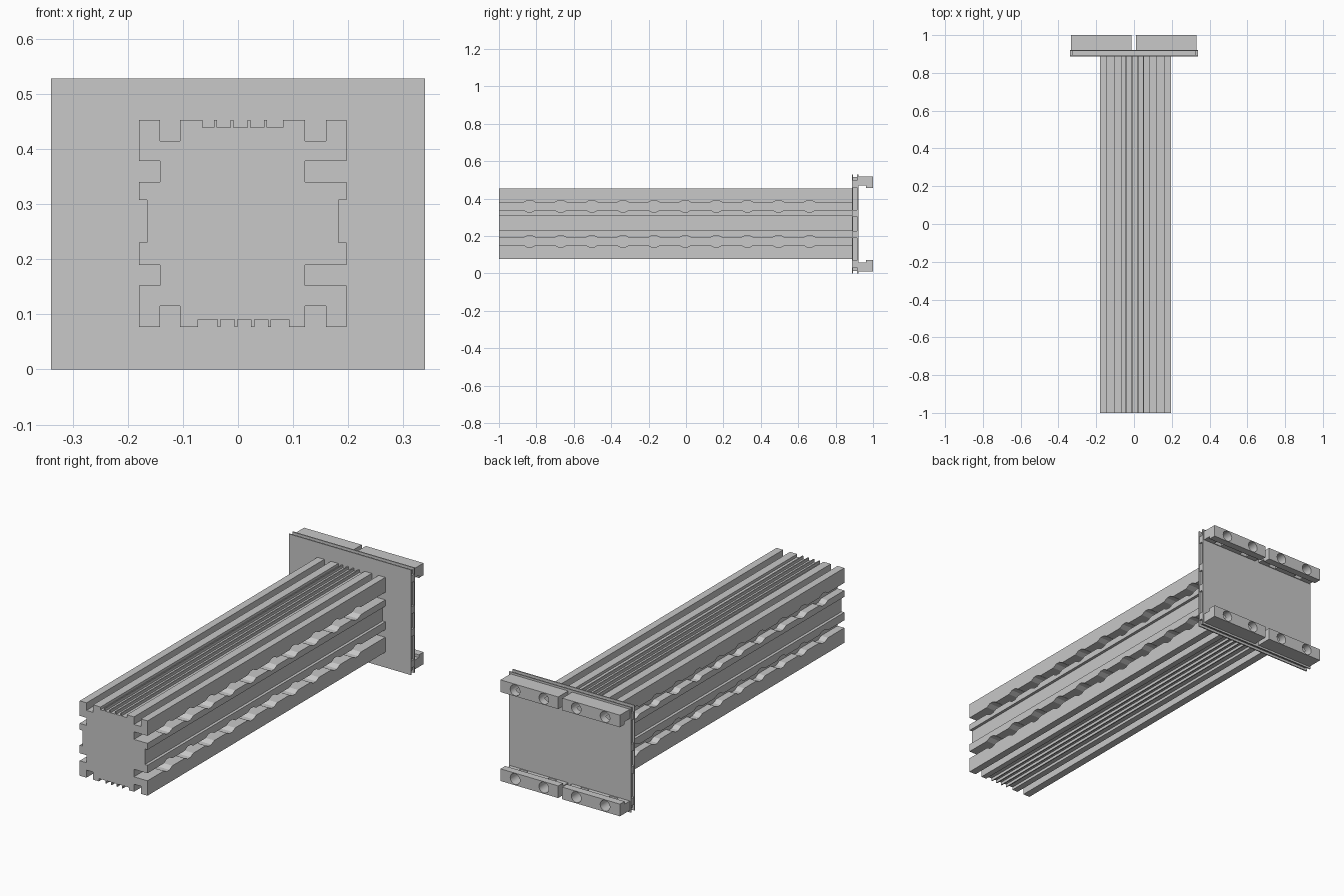
import bpy
import bmesh
import math
from mathutils import Matrix, Vector

cube = bpy.data.objects.get("Cube")
if cube:
    bpy.data.objects.remove(cube, do_unlink=True)

grey = bpy.data.materials.new("light grey")
grey.use_nodes = True
colour = (0.58, 0.58, 0.58, 1)
grey.diffuse_color = colour
grey.node_tree.nodes["Principled BSDF"].inputs["Base Color"].default_value = colour


def finish(bm, name):
    """Turn a bmesh into a named, coloured object."""
    bmesh.ops.recalc_face_normals(bm, faces=bm.faces)
    mesh = bpy.data.meshes.new(name)
    bm.to_mesh(mesh)
    bm.free()
    mesh.materials.append(grey)
    obj = bpy.data.objects.new(name, mesh)
    bpy.context.collection.objects.link(obj)
    return obj


def add_extrusion(bm, outline, direction):
    """Fill a closed outline and extrude it along a direction."""
    face = bm.faces.new([bm.verts.new(p) for p in outline])
    extruded = bmesh.ops.extrude_face_region(bm, geom=[face])["geom"]
    verts = [v for v in extruded if isinstance(v, bmesh.types.BMVert)]
    bmesh.ops.translate(bm, verts=verts, vec=Vector(direction))


def add_box(bm, x, y, z):
    """Add a box given by its ranges on each axis."""
    middle = Vector([(a + b) / 2 for a, b in (x, y, z)])
    size = [b - a for a, b in (x, y, z)]
    matrix = Matrix.Translation(middle) @ Matrix.Diagonal((*size, 1))
    bmesh.ops.create_cube(bm, size=1, matrix=matrix)


def cut(obj, bm, name):
    """Cut the shapes in a bmesh out of an object."""
    cutter = finish(bm, name)
    cutter.hide_render = True
    mod = obj.modifiers.new(name, "BOOLEAN")
    mod.operation = "DIFFERENCE"
    mod.solver = "EXACT"
    mod.object = cutter
    bpy.context.view_layer.objects.active = obj
    bpy.ops.object.modifier_apply(modifier=mod.name)
    bpy.data.objects.remove(cutter, do_unlink=True)


# Grooved rail outline: notches are (start, end, depth) on each edge
LEFT, RIGHT, BOTTOM, TOP = -0.18, 0.197, 0.077, 0.453
FRONT, BACK = -1, 0.89


def fin_notches(first, tooth, last):
    """Shallow notches separated by four thin fins."""
    starts = [first] + [tooth + 0.0055 + 0.0305 * i for i in range(4)]
    ends = [tooth + 0.0305 * i for i in range(4)] + [last]
    return [(a, b, 0.014) for a, b in zip(starts, ends)]


def side_notches(slot):
    """Two deep slots with a shallow channel between them."""
    return [(0.152, 0.19, slot), (0.23, 0.308, 0.0145), (0.34, 0.378, slot)]


def notch_path(notches, edge, inward):
    """Points (along, across) that step in and out of each notch."""
    path = []
    for a, b, depth in notches:
        inner = edge + inward * depth
        path += [(a, edge), (a, inner), (b, inner), (b, edge)]
    return path


corner_slots = [(-0.142, -0.105, 0.038), (0.122, 0.16, 0.038)]
bottom_notches = sorted(corner_slots + fin_notches(-0.073, -0.037, 0.093))
top_notches = sorted(corner_slots + fin_notches(-0.064, -0.044, 0.082))

outline = [(LEFT, BOTTOM)] + notch_path(bottom_notches, BOTTOM, 1)
outline += [(RIGHT, BOTTOM)]
outline += [(x, z) for z, x in notch_path(side_notches(0.075), RIGHT, -1)]
outline += [(RIGHT, TOP)] + notch_path(top_notches, TOP, -1)[::-1]
outline += [(LEFT, TOP)]
outline += [(x, z) for z, x in notch_path(side_notches(0.038), LEFT, 1)][::-1]
bm = bmesh.new()
add_extrusion(bm, [(x, FRONT, z) for x, z in outline], (0, BACK - FRONT, 0))
rail = finish(bm, "grooved_rail")

# Sloped pockets spaced along the side slots
quarter = [(0.034, 0.019), (0.011, 0.031)]
half = quarter + [(-y, z) for y, z in quarter[::-1]]
pocket = half + [(-y, -z) for y, z in half]
pockets = bmesh.new()
for inner, outer in ((-0.142, LEFT - 0.02), (0.122, RIGHT + 0.02)):
    for z in (0.171, 0.359):
        for i in range(10):
            middle = -0.836 + 0.1663 * i
            add_extrusion(pockets, [(inner, middle + dy, z + dz) for dy, dz in pocket],
                          (outer - inner, 0, 0))
cut(rail, pockets, "pocket_cutter")

# End plate: two thin sheets around a recessed core
PLATE_TOP = 0.528
PLATE_SIDE = 0.339
for name, y in (("front_sheet", (0.888, 0.894)), ("back_sheet", (0.915, 0.921))):
    bm = bmesh.new()
    add_box(bm, (-PLATE_SIDE, PLATE_SIDE), y, (0, PLATE_TOP))
    finish(bm, name)
bm = bmesh.new()
add_box(bm, (-0.328, 0.328), (0.892, 0.917), (0.012, PLATE_TOP - 0.012))
finish(bm, "plate_core")

# Small tabs bridging the rim on both sides
bm = bmesh.new()
for sign in (-1, 1):
    for z in (0.05, 0.208, 0.322, 0.478):
        x = sorted((sign * 0.32, sign * (PLATE_SIDE - 0.001)))
        add_box(bm, x, (0.893, 0.916), (z - 0.018, z + 0.018))
finish(bm, "rim_tabs")

# Stepped clamp bars, two above and two below, with bolt holes
bar_profile = [(0.92, 0.518), (1, 0.518), (1, 0.457), (0.963, 0.457),
               (0.963, 0.471), (0.92, 0.471)]
for row, flip in (("upper", False), ("lower", True)):
    profile = [(y, PLATE_TOP - z if flip else z) for y, z in bar_profile]
    hole_z = PLATE_TOP - 0.487 if flip else 0.487
    for side, start, sign in (("left", 0.01, 1), ("right", -0.333, -1)):
        bm = bmesh.new()
        add_extrusion(bm, [(start, y, z) for y, z in profile], (0.321, 0, 0))
        bar = finish(bm, row + "_" + side + "_bar")
        holes = bmesh.new()
        for x in (0.09, 0.25):
            place = Matrix.Translation((sign * x, 0.975, hole_z))
            bmesh.ops.create_cone(holes, cap_ends=True, segments=24, radius1=0.027,
                                  radius2=0.027, depth=0.1,
                                  matrix=place @ Matrix.Rotation(math.pi / 2, 4, "X"))
        cut(bar, holes, "bolt_hole_cutter")
        bpy.ops.object.select_all(action="DESELECT")
        bar.select_set(True)
        bpy.ops.object.shade_smooth_by_angle(angle=math.radians(30))
